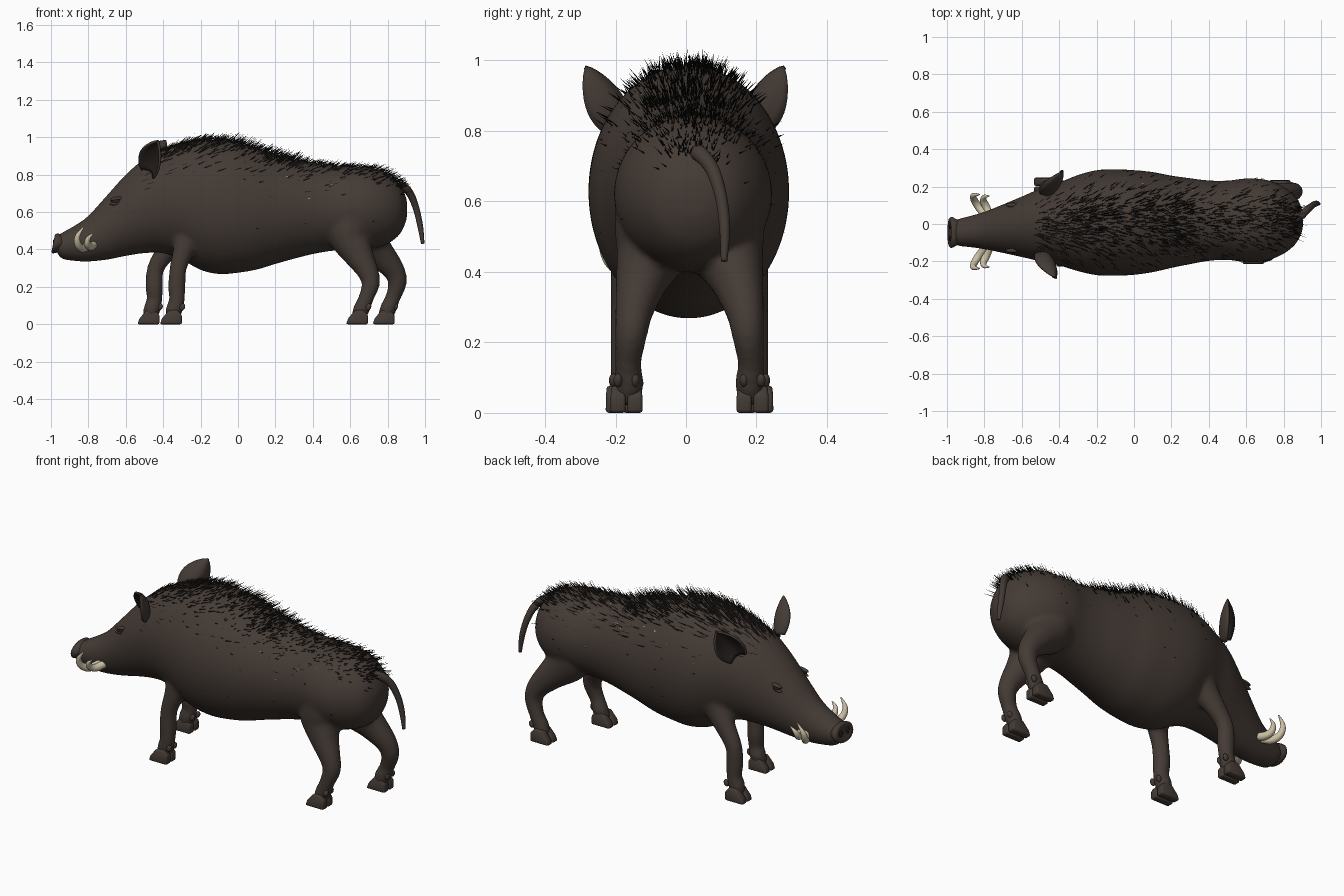
import bpy, bmesh, math, random
from mathutils import Vector, Matrix

random.seed(4)
if "Cube" in bpy.data.objects:
    bpy.data.objects.remove(bpy.data.objects["Cube"])


def material(name, colour):
    m = bpy.data.materials.new(name)
    m.use_nodes = True
    m.diffuse_color = (*colour, 1)
    bsdf = m.node_tree.nodes["Principled BSDF"]
    bsdf.inputs["Base Color"].default_value = (*colour, 1)
    bsdf.inputs["Roughness"].default_value = 0.8
    return m


HIDE = material("brown hide", (.058, .043, .035))
DARK = material("dark skin", (.022, .016, .014))
BRISTLE = material("black bristle", (.008, .007, .006))
IVORY = material("ivory", (.60, .53, .38))


def finish(name, bm, *mats, smooth=True):
    bmesh.ops.recalc_face_normals(bm, faces=bm.faces)
    mesh = bpy.data.meshes.new(name)
    for f in bm.faces:
        f.smooth = smooth
    bm.to_mesh(mesh)
    bm.free()
    for m in mats:
        mesh.materials.append(m)
    ob = bpy.data.objects.new(name, mesh)
    bpy.context.collection.objects.link(ob)
    return ob


def spline(rows, t):
    """Smooth value of a table of tuples at fractional row t."""
    i = max(0, min(int(t), len(rows) - 2))
    f = t - i
    a, b, c, d = (rows[max(0, min(k, len(rows) - 1))] for k in range(i - 1, i + 3))
    return [q + .5 * f * (r - p + f * (2*p - 5*q + 4*r - s + f * (3*(q - r) + s - p)))
            for p, q, r, s in zip(a, b, c, d)]


def dense(rows, steps):
    n = (len(rows) - 1) * steps
    return [spline(rows, k / steps) for k in range(n + 1)]


def loft(bm, rings):
    loops = [[bm.verts.new(p) for p in ring] for ring in rings]
    for a, b in zip(loops, loops[1:]):
        for i in range(len(a)):
            j = (i + 1) % len(a)
            bm.faces.new((a[i], a[j], b[j], b[i]))
    bm.faces.new(loops[0])
    bm.faces.new(loops[-1])


def tube(bm, rows, ref=(0, 1, 0), flat=1, sides=16):
    """Round limb through rows of x, y, z, radius."""
    rings = []
    pts = [Vector(r[:3]) for r in rows]
    for k, row in enumerate(rows):
        tangent = (pts[min(k + 1, len(pts) - 1)] - pts[max(k - 1, 0)]).normalized()
        u = tangent.cross(Vector(ref)).normalized()
        v = u.cross(tangent)
        rings.append([pts[k] + row[3] * (u * math.cos(a) + v * flat * math.sin(a))
                      for a in (math.tau * i / sides for i in range(sides))])
    loft(bm, rings)


def ball(bm, pos, scale, rot=0):
    mat = Matrix.Translation(pos) @ Matrix.Rotation(rot, 4, 'Y') @ Matrix.Diagonal((*scale, 1))
    bmesh.ops.create_uvsphere(bm, u_segments=16, v_segments=10, radius=1, matrix=mat)


# Body stations: x, top, bottom, half width, sideways centre
BODY = [(-.97, .47, .385, .06, -.045), (-.94, .49, .35, .072, -.045),
        (-.87, .53, .338, .085, -.04), (-.8, .58, .335, .1, -.035),
        (-.7, .69, .345, .13, -.025), (-.6, .8, .365, .162, -.015),
        (-.5, .885, .38, .195, -.005), (-.4, .932, .38, .222, 0),
        (-.3, .965, .345, .257, .005), (-.2, .983, .29, .281, .007),
        (-.1, .985, .268, .285, .008), (0, .97, .275, .28, .008),
        (.1, .938, .292, .268, .01), (.2, .904, .322, .247, .012),
        (.3, .882, .35, .23, .015), (.4, .865, .375, .215, .018),
        (.5, .853, .392, .212, .02), (.6, .845, .398, .224, .02),
        (.7, .84, .4, .218, .02), (.79, .81, .425, .185, .02),
        (.86, .755, .475, .132, .02), (.895, .69, .54, .07, .02), (.905, .64, .59, .02, .02)]


def skin(t, ang):
    """Point and outward direction on the body."""
    x, top, low, w, c = spline(BODY, t)
    h = (top - low) / 2
    p = Vector((x, c + w * math.cos(ang), (top + low) / 2 + h * math.sin(ang)))
    return p, Vector((0, math.cos(ang) / w, math.sin(ang) / h)).normalized()


body = bmesh.new()
loft(body, [[skin(k / 4, math.tau * i / 48)[0] for i in range(48)]
            for k in range(4 * (len(BODY) - 1) + 1)])

# Legs: x, height, radius, for the right side; the left pair is stepped
FRONT = [(-.27, .62, .085), (-.27, .5, .085), (-.29, .4, .058), (-.32, .3, .046),
         (-.327, .2, .047), (-.327, .13, .042), (-.34, .08, .046), (-.355, .03, .036)]
HIND = [(.61, .6, .11), (.6, .48, .118), (.64, .38, .084), (.69, .29, .06),
        (.71, .22, .05), (.685, .14, .041), (.66, .08, .045), (.64, .03, .036)]
TOE = [(-.062, 0), (.055, 0), (.055, .05), (.03, .078), (-.015, .075), (-.052, .03)]

for label, rows, step, out in (("front", FRONT, -.12, .225), ("hind", HIND, .142, .212)):
    for side, sign in (("right", -1), ("left", 1)):
        path = []
        for x, z, r in rows:
            shift = step * max(0, min(1, (.58 - z) / .25)) if sign > 0 else 0
            path.append((x + shift, sign * (out - .92 * r) + .01, z, r))
        tube(body, dense(path, 4), flat=.92)
        fx, fy = path[-1][:2]
        # Cloven hoof with dewclaws
        bm = bmesh.new()
        for s in (-1, 1):
            mid = fy + s * .024
            loft(bm, [[(fx + x, mid + e * (.022 if z < .06 else .019), z) for x, z in TOE]
                      for e in (-1, 1)])
            ball(bm, (fx + .058, fy + s * .024, .092), (.014, .013, .02), .4)
        hoof = finish(f"{side}_{label}_hoof", bm, HIDE)
        bevel = hoof.modifiers.new("round", 'BEVEL')
        bevel.width, bevel.segments = .009, 2

# Fuse trunk and legs into one smooth skin
trunk = finish("body_and_legs", body, HIDE)
remesh = trunk.modifiers.new("fuse", 'REMESH')
remesh.mode, remesh.voxel_size, remesh.use_smooth_shade = 'VOXEL', .012, True
relax = trunk.modifiers.new("relax", 'SMOOTH')
relax.factor, relax.iterations = .5, 6

# Snout disc and nostrils
bm = bmesh.new()
DISC = [(-.92, .75), (-.95, .9), (-.967, 1.04), (-.98, 1.06), (-.988, .95), (-.984, .75)]
loft(bm, [[(x + .2 * r * .05 * math.sin(a), -.045 + .078 * r * math.cos(a),
            .432 + .05 * r * math.sin(a)) for a in (math.tau * i / 32 for i in range(32))]
          for x, r in DISC])
finish("snout_disc", bm, HIDE)
bm = bmesh.new()
for s in (-1, 1):
    ball(bm, (-.984, -.045 + s * .032, .435), (.006, .015, .02))
finish("nostrils", bm, DARK)

# Eyes with lids
for side, s in (("right", -1), ("left", 1)):
    p, n = skin(4.5, math.pi / 2 + s * -.99)
    lid, eye = bmesh.new(), bmesh.new()
    for dz in (-.011, .013):
        ball(lid, p + Vector((0, 0, dz)), (.037, .012, .01), -.15)
    ball(eye, p, (.026, .013, .013), -.15)
    finish(f"{side}_eyelids", lid, HIDE)
    finish(f"{side}_eye", eye, DARK)

# Cupped ears with a dark inside
for side, base, tip in (("right", (-.475, -.165, .81), (-.425, -.285, .985)),
                        ("left", (-.455, .17, .81), (-.385, .278, .985))):
    base, tip = Vector(base), Vector(tip)
    sign = 1 if base.y > 0 else -1
    axis = tip - base
    opening = Vector((-.55, sign * .8, 0))
    opening = (opening - opening.project(axis)).normalized()
    across = axis.cross(opening).normalized()
    bm = bmesh.new()
    grid = []
    for k in range(13):
        u = k / 12
        w = .078 * (math.sin(math.pi * (.2 + .8 * u)) ** .75 if u < 1 else .02)
        grid.append([bm.verts.new(base + axis * u + across * w * v
                                  + opening * w * (.75 * v * v - .4))
                     for v in (i / 5 - 1 for i in range(11))])
    for a, b in zip(grid, grid[1:]):
        for i in range(10):
            bm.faces.new((a[i], a[i + 1], b[i + 1], b[i]))
    ear = finish(f"{side}_ear", bm, HIDE, DARK)
    middle = ear.data.polygons[len(ear.data.polygons) // 2]
    if middle.normal.dot(opening) > 0:
        ear.data.flip_normals()
    shell = ear.modifiers.new("thickness", 'SOLIDIFY')
    shell.thickness, shell.offset, shell.material_offset = .012, -1, 1

# Tusks: distance out from the jaw centre line is the second value
LOWER = [(-.79, .08, .425, .021), (-.83, .13, .405, .021), (-.855, .17, .425, .019),
         (-.858, .193, .47, .014), (-.825, .198, .52, .003)]
UPPER = [(-.77, .08, .425, .021), (-.79, .13, .415, .021), (-.805, .165, .43, .018),
         (-.8, .185, .46, .012), (-.775, .19, .485, .003)]
for side, s in (("right", -1), ("left", 1)):
    for label, rows in (("lower", LOWER), ("upper", UPPER)):
        bm = bmesh.new()
        tube(bm, dense([(x, -.04 + s * y, z, r) for x, y, z, r in rows], 5), ref=(1, 0, .3))
        finish(f"{side}_{label}_tusk", bm, IVORY)

# Tail
TAIL = [(.84, .03, .73, .024), (.885, .04, .735, .023), (.925, .075, .69, .02),
        (.955, .1, .61, .017), (.975, .11, .52, .015), (.988, .108, .43, .009)]
bm = bmesh.new()
tube(bm, dense(TAIL, 6))
finish("tail", bm, HIDE)


def bristles(name, count, spread, length, thick, start, end, lift, mat):
    """Scatter thin spikes over the back, swept towards the tail."""
    bm = bmesh.new()
    for _ in range(count):
        t = random.uniform(start, end)
        ang = math.pi / 2 + max(-1.9, min(1.9, random.gauss(0, spread)))
        root, n = skin(t, ang)
        back = Vector((1, random.uniform(-.3, .3), 0))
        way = (n * lift * random.uniform(.5, 1.3) + back).normalized()
        u = way.cross(Vector((0, 1, .2))).normalized() * thick
        v = way.cross(u)
        root -= n * .005
        tip = bm.verts.new(root + way * length * random.uniform(.6, 1.2))
        ring = [bm.verts.new(root + u * math.cos(a) + v * math.sin(a)) for a in (0, 2.1, 4.2)]
        for i in range(3):
            bm.faces.new((ring[i], ring[(i + 1) % 3], tip))
    finish(name, bm, mat, smooth=False)


bristles("mane_bristles", 1000, .38, .07, .0028, 5.5, 14, .85, BRISTLE)
bristles("rump_bristles", 550, .42, .055, .0026, 13, 20.3, .6, BRISTLE)
bristles("flank_bristles", 120, 1.0, .03, .0025, 4.5, 19, .3, BRISTLE)
bristles("pale_bristles", 90, .9, .022, .003, 4, 17, .35, IVORY)
